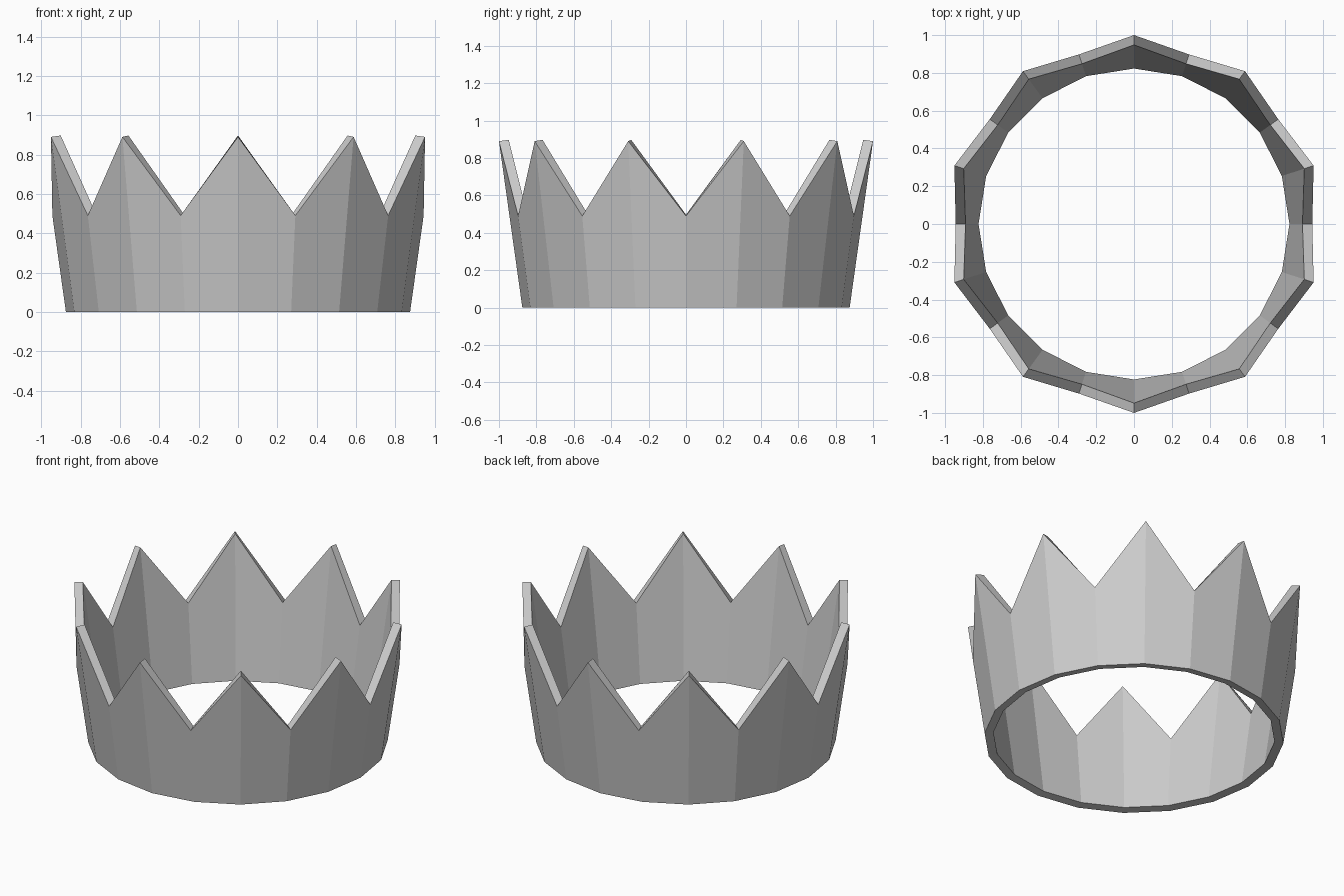
import bpy, bmesh
from math import sin, cos, pi

if "Cube" in bpy.data.objects:
    bpy.data.objects.remove(bpy.data.objects["Cube"])

SIDES = 20                     # ten points, ten valleys
R_BOTTOM, R_TIP = 0.875, 1.0   # flared wall
Z_TIP, Z_VALLEY = 0.89, 0.49
INSET, LIFT = 0.052, 0.007     # wall thickness, square to the flare


def wall_loop(bm, heights, inset, lift):
    """Ring of vertices on the flared wall, one height per side."""
    ring = []
    for i in range(SIDES):
        a = pi / 2 + 2 * pi * i / SIDES
        z = heights[i % 2]
        r = R_BOTTOM + (R_TIP - R_BOTTOM) * z / Z_TIP - inset
        ring.append(bm.verts.new((r * cos(a), r * sin(a), z + lift)))
    return ring


bm = bmesh.new()
# closed cross-section: outer bottom, outer rim, inner rim, inner bottom
loops = [
    wall_loop(bm, (0, 0), 0, 0),
    wall_loop(bm, (Z_TIP, Z_VALLEY), 0, 0),
    wall_loop(bm, (Z_TIP, Z_VALLEY), INSET, LIFT),
    wall_loop(bm, (0, 0), INSET, LIFT),
]
for k in range(4):
    a, b = loops[k], loops[(k + 1) % 4]
    for i in range(SIDES):
        j = (i + 1) % SIDES
        bm.faces.new((a[i], a[j], b[j], b[i]))
bmesh.ops.recalc_face_normals(bm, faces=bm.faces)

# crown band with zigzag rim
mesh = bpy.data.meshes.new("crown_band")
bm.to_mesh(mesh)
bm.free()
crown = bpy.data.objects.new("crown_band", mesh)
bpy.context.collection.objects.link(crown)
